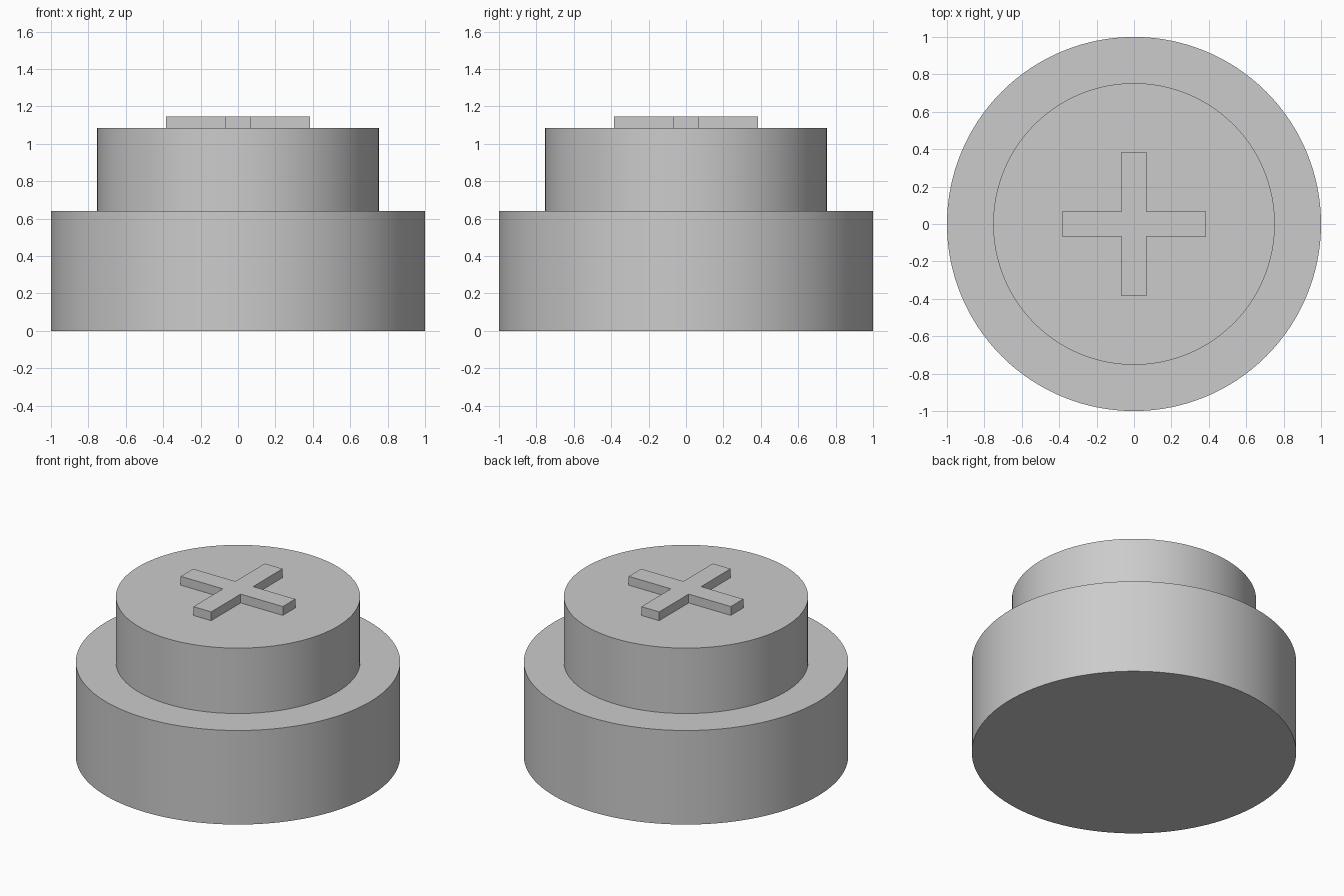
import bpy
import bmesh
import math

if "Cube" in bpy.data.objects:
    bpy.data.objects.remove(bpy.data.objects["Cube"], do_unlink=True)

# One plain grey for every part
grey = bpy.data.materials.new("light_grey")
grey.use_nodes = True
colour = (0.6, 0.6, 0.6, 1)
grey.diffuse_color = colour
grey.node_tree.nodes["Principled BSDF"].inputs["Base Color"].default_value = colour

SEGMENTS = 128
BASE_TOP, STUD_TOP, CROSS_TOP = 0.64, 1.085, 1.145
BASE_RADIUS, STUD_RADIUS = 1.0, 0.753
ARM_LENGTH, ARM_HALF_WIDTH = 0.384, 0.067


def add_object(name, bm):
    bmesh.ops.recalc_face_normals(bm, faces=bm.faces)
    mesh = bpy.data.meshes.new(name)
    bm.to_mesh(mesh)
    bm.free()
    mesh.materials.append(grey)
    obj = bpy.data.objects.new(name, mesh)
    bpy.context.collection.objects.link(obj)
    return obj


# Stepped round body: each ring of the profile is bridged to the next
def stepped_body(name, profile):
    bm = bmesh.new()
    rings = []
    for radius, z in profile:
        rings.append([bm.verts.new((radius * math.cos(a), radius * math.sin(a), z))
                      for a in (math.tau * i / SEGMENTS for i in range(SEGMENTS))])
    for low, high in zip(rings, rings[1:]):
        for i in range(SEGMENTS):
            j = (i + 1) % SEGMENTS
            bm.faces.new((low[i], low[j], high[j], high[i]))
    bm.faces.new(rings[0])
    bm.faces.new(rings[-1])
    return add_object(name, bm)


body = stepped_body("stepped_body", [
    (BASE_RADIUS, 0), (BASE_RADIUS, BASE_TOP),
    (STUD_RADIUS, BASE_TOP), (STUD_RADIUS, STUD_TOP)])
bpy.ops.object.select_all(action='DESELECT')
body.select_set(True)
bpy.context.view_layer.objects.active = body
bpy.ops.object.shade_smooth_by_angle(angle=math.radians(30))

# Raised cross: one arm's three corners turned four times, then extruded
bm = bmesh.new()
outline = []
for turn in range(4):
    c, s = round(math.cos(turn * math.pi / 2)), round(math.sin(turn * math.pi / 2))
    for x, y in ((ARM_LENGTH, -ARM_HALF_WIDTH), (ARM_LENGTH, ARM_HALF_WIDTH),
                 (ARM_HALF_WIDTH, ARM_HALF_WIDTH)):
        outline.append(bm.verts.new((c * x - s * y, s * x + c * y, STUD_TOP)))
face = bm.faces.new(outline)
top = bmesh.ops.extrude_face_region(bm, geom=[face], use_keep_orig=True)["geom"]
bmesh.ops.translate(bm, vec=(0, 0, CROSS_TOP - STUD_TOP),
                    verts=[v for v in top if isinstance(v, bmesh.types.BMVert)])
add_object("raised_cross", bm)
